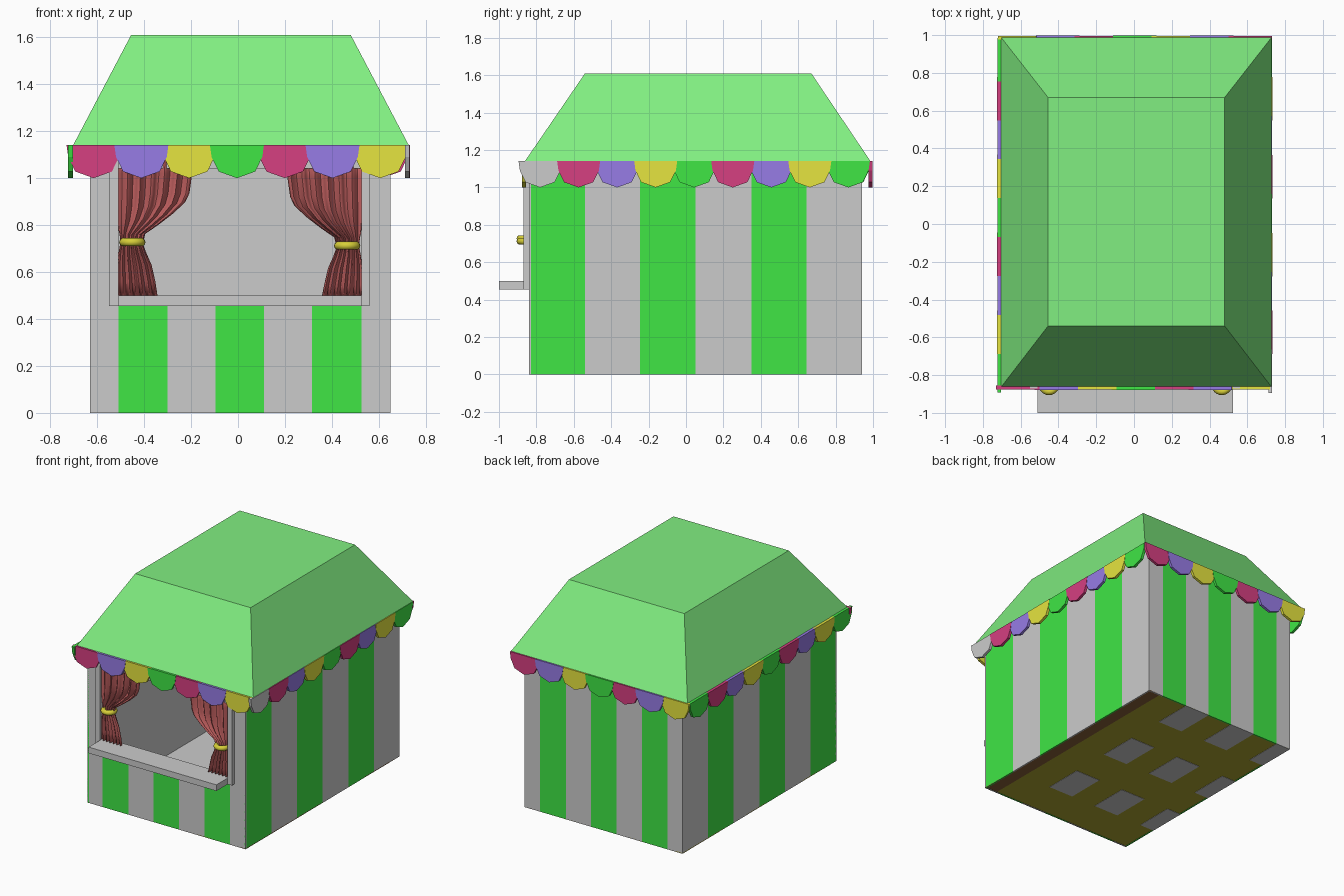
import bpy, bmesh, math

if "Cube" in bpy.data.objects:
    bpy.data.objects.remove(bpy.data.objects["Cube"])

def material(name, rgb):
    m = bpy.data.materials.new(name)
    m.diffuse_color = (*rgb, 1)
    m.use_nodes = True
    m.node_tree.nodes["Principled BSDF"].inputs["Base Color"].default_value = m.diffuse_color
    return m

GREEN = material("stripe_green", (0.05, 0.79, 0.06))
ROOF = material("roof_green", (0.22, 0.86, 0.22))
CRIMSON = material("crimson", (0.67, 0.05, 0.22))
BLUE = material("blue", (0.31, 0.2, 0.79))
YELLOW = material("yellow", (0.79, 0.78, 0.05))
RED = material("curtain_red", (0.55, 0.12, 0.12))
GOLD = material("gold", (0.68, 0.62, 0.04))
OLIVE = material("olive", (0.42, 0.38, 0.03))
BROWN = material("brown", (0.25, 0.12, 0.04))

def finish(name, bm, mat=None, smooth=None):
    bmesh.ops.recalc_face_normals(bm, faces=bm.faces)
    me = bpy.data.meshes.new(name)
    bm.to_mesh(me)
    bm.free()
    ob = bpy.data.objects.new(name, me)
    bpy.context.collection.objects.link(ob)
    if mat:
        me.materials.append(mat)
    if smooth:
        bpy.ops.object.select_all(action='DESELECT')
        ob.select_set(True)
        bpy.context.view_layer.objects.active = ob
        bpy.ops.object.shade_smooth_by_angle(angle=math.radians(smooth))
    return ob

def box(name, x, y, z, mat=None):
    bm = bmesh.new()
    bmesh.ops.create_cube(bm, size=1)
    for v in bm.verts:
        v.co = [lo + (hi - lo) * (c + 0.5) for (lo, hi), c in zip((x, y, z), v.co)]
    return finish(name, bm, mat)

X0, X1, Y0, Y1, TOP = -0.63, 0.65, -0.84, 0.94, 1.14
XS = [X0, -0.51, -0.30, -0.095, 0.11, 0.315, 0.525, X1]
YS = [Y0, -0.54, -0.245, 0.05, 0.35, 0.645, Y1]
T = 0.01

# Striped back and front walls, the front open above the counter
for i, x in enumerate(zip(XS, XS[1:])):
    mat = GREEN if i % 2 else None
    box("back_stripe", x, (Y1 - T, Y1), (0, TOP), mat)
    box("front_stripe", x, (Y0, Y0 + T), (0, TOP if i in (0, 6) else 0.48), mat)

# Striped side walls
for i, y in enumerate(zip(YS, YS[1:])):
    mat = None if i % 2 else GREEN
    box("left_stripe", (X0, X0 + T), y, (0, TOP), mat)
    box("right_stripe", (X1 - T, X1), y, (0, TOP), mat)

# Plain inner lining
box("back_lining", (X0 + T, X1 - T), (Y1 - 2 * T, Y1 - T), (0.01, TOP))
box("left_lining", (X0 + T, X0 + 2 * T), (Y0 + T, Y1 - T), (0.01, TOP))
box("right_lining", (X1 - 2 * T, X1 - T), (Y0 + T, Y1 - T), (0.01, TOP))
box("front_lining", (X0 + T, X1 - T), (Y0 + T, Y0 + 2 * T), (0.01, 0.48))

# Floor with coloured, tiled underside
box("floor", (X0 + T, X1 - T), (Y0 + T, Y1 - T), (0.006, 0.012))
box("floor_underside", (X0, 0.55), (Y0, Y1), (0.002, 0.006), OLIVE)
box("floor_edge", (0.55, X1), (Y0, Y1), (0.002, 0.006), BROWN)
for i in (0, 2, 4):
    for j in (1, 3, 5):
        box("underside_tile", XS[i:i + 2], YS[j:j + 2], (0, 0.003))

# Window frame and counter
box("frame_left", (-0.55, -0.51), (-0.87, Y0 + T), (0.455, TOP))
box("frame_right", (0.525, 0.56), (-0.87, Y0 + T), (0.455, TOP))
box("frame_header", (-0.51, 0.525), (-0.86, Y0 + T), (1.04, TOP))
box("counter", (-0.51, 0.525), (-1.0, Y0 + 2 * T), (0.455, 0.5))

# Roof: flat-topped hip
bm = bmesh.new()
rings = []
for x0, x1, y0, y1, z in ((-0.705, 0.73, -0.865, 0.99, 1.135),
                          (-0.455, 0.48, -0.54, 0.67, 1.61)):
    rings.append([bm.verts.new(p) for p in
                  ((x0, y0, z), (x1, y0, z), (x1, y1, z), (x0, y1, z))])
low, high = rings
bm.faces.new(low)
bm.faces.new(high)
for i in range(4):
    k = (i + 1) % 4
    bm.faces.new((low[i], low[k], high[k], high[i]))
finish("roof", bm, ROOF)

# Scalloped bunting flags
SHAPE = [(-0.115, 0.14), (-0.108, 0.09), (-0.078, 0.028), (0, 0),
         (0.078, 0.028), (0.108, 0.09), (0.115, 0.14)]

def flag(name, x, y, angle, mat, lift):
    bm = bmesh.new()
    f = bm.faces.new([bm.verts.new((u, -0.01, v)) for u, v in SHAPE])
    ext = bmesh.ops.extrude_face_region(bm, geom=[f], use_keep_orig=True)
    for v in ext["geom"]:
        if isinstance(v, bmesh.types.BMVert):
            v.co.y = 0.01
    ob = finish(name, bm, mat)
    # alternate flags step outwards slightly where they overlap
    ob.location = (x + lift * math.sin(angle), y - lift * math.cos(angle), 1.0)
    ob.rotation_euler.z = angle

CYCLE = [CRIMSON, BLUE, YELLOW, GREEN]
for i in range(7):
    lift = 0.002 * (i % 2)
    x = -0.615 + 0.2035 * i
    flag("front_flag", x, -0.866, 0, CYCLE[i % 4], lift)
    flag("back_flag", -x, 0.986, math.pi, CYCLE[i % 4], lift)
for i in range(9):
    lift = 0.002 * (i % 2)
    y = -0.78 + 0.206 * i
    flag("right_flag", 0.721, y, math.pi / 2, CYCLE[(i - 1) % 4] if i else None, lift)
    flag("left_flag", -0.713, 0.09 - y, -math.pi / 2, CYCLE[(i - 1) % 4], lift)

# Tied-back curtains: (z, outer edge, inner edge) profile with folds across
PROFILE = [(1.10, -0.51, -0.19), (1.02, -0.51, -0.195), (0.93, -0.51, -0.207),
           (0.88, -0.51, -0.225), (0.83, -0.508, -0.275), (0.79, -0.505, -0.34),
           (0.76, -0.50, -0.395), (0.72, -0.498, -0.405), (0.68, -0.505, -0.39),
           (0.63, -0.51, -0.368), (0.56, -0.51, -0.352), (0.50, -0.51, -0.343)]
CX = 0.0075
N = 40

def curtain(side, s, dz):
    bm = bmesh.new()
    rows = []
    for z, a, b in PROFILE:
        row = []
        for i in range(N + 1):
            t = i / N
            # cloth between the top and the tie slopes down towards the wall
            sag = 0.05 * (0.5 - t) * max(0, 1 - abs(z - 0.85) / 0.1)
            x = (a + (b - a) * t - CX) * s + CX
            y = -0.85 + 0.016 * math.sin(t * 6 * 2 * math.pi)
            row.append(bm.verts.new((x, y, max(0.5, z + dz - sag))))
        rows.append(row)
    for r, q in zip(rows, rows[1:]):
        for i in range(N):
            bm.faces.new((r[i], r[i + 1], q[i + 1], q[i]))
    ob = finish(side + "_curtain", bm, RED, 50)
    mod = ob.modifiers.new("thickness", 'SOLIDIFY')
    mod.thickness = 0.004
    # Gold tie ring around the gathered cloth
    bpy.ops.mesh.primitive_torus_add(
        major_radius=0.038, minor_radius=0.018, major_segments=24, minor_segments=10,
        location=((-0.45 - CX) * s + CX, -0.85, 0.727 + dz))
    ring = bpy.context.object
    ring.name = side + "_curtain_tie"
    ring.data.materials.append(GOLD)
    bpy.ops.object.shade_smooth_by_angle(angle=math.radians(50))

curtain("left", 1, 0)
curtain("right", -1, -0.015)
